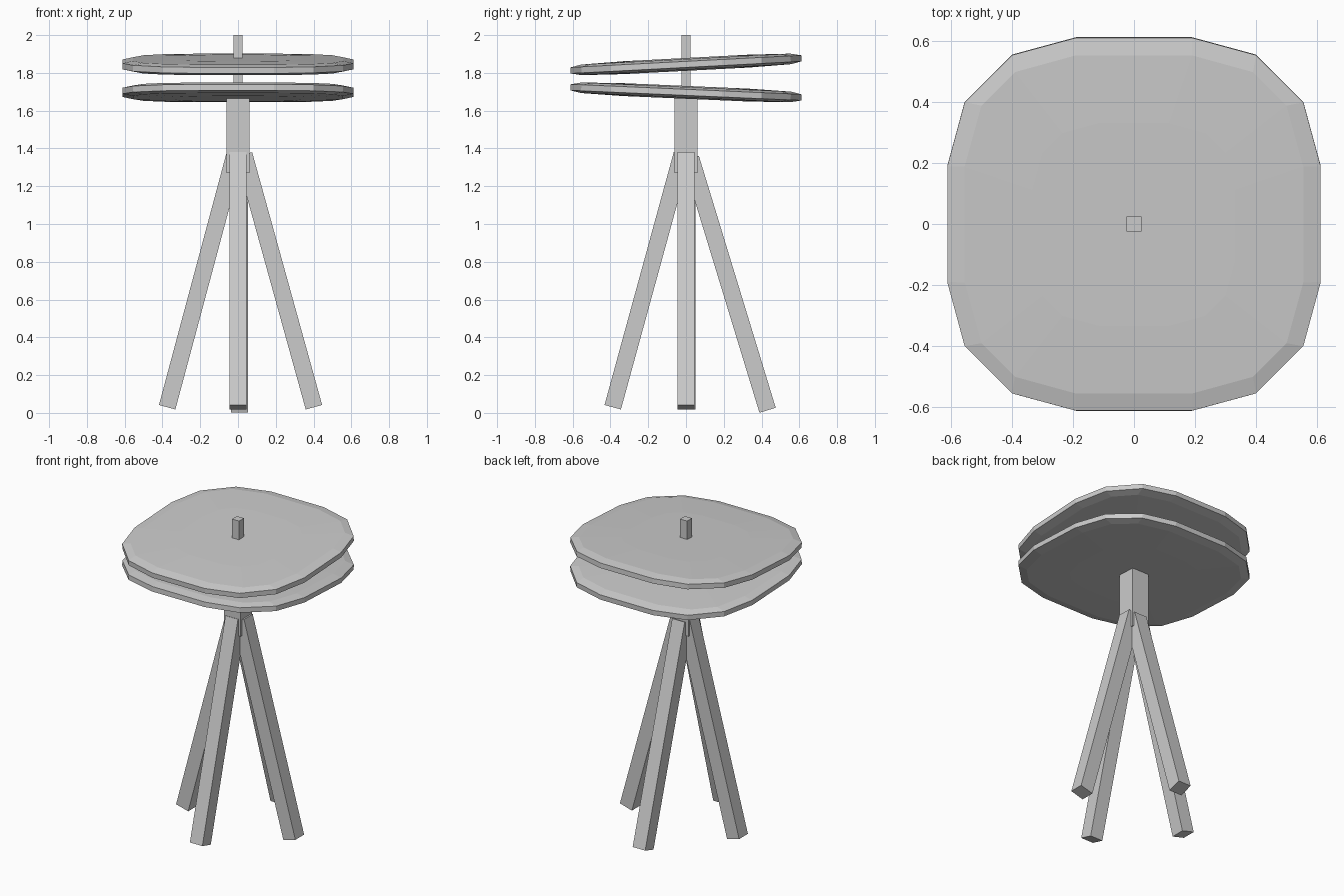
import bpy, bmesh, math
from mathutils import Vector

if "Cube" in bpy.data.objects:
    bpy.data.objects.remove(bpy.data.objects["Cube"])


def finish(name, bm):
    bmesh.ops.recalc_face_normals(bm, faces=bm.faces)
    mesh = bpy.data.meshes.new(name)
    bm.to_mesh(mesh)
    bm.free()
    obj = bpy.data.objects.new(name, mesh)
    bpy.context.collection.objects.link(obj)
    return obj


def beam(name, start, end, width):
    """Square bar running between two points."""
    start, end = Vector(start), Vector(end)
    axis = end - start
    bm = bmesh.new()
    bmesh.ops.create_cube(bm, size=1)
    bmesh.ops.scale(bm, vec=(width, width, axis.length), verts=bm.verts)
    obj = finish(name, bm)
    obj.location = (start + end) / 2
    obj.rotation_euler = axis.to_track_quat('Z', 'Y').to_euler()
    return obj


def ring_points(a, b, c, d):
    """Sixteen-sided rounded square: two corner points mirrored and turned."""
    quarter = [(a, -b), (a, b), (c, d), (d, c)]
    pts = []
    for k in range(4):
        co, si = round(math.cos(k * math.pi / 2)), round(math.sin(k * math.pi / 2))
        pts += [(x * co - y * si, x * si + y * co) for x, y in quarter]
    return pts


def disc(name, z, tilt):
    """Rounded-square plate with thin rim, slightly domed on both faces."""
    rim = ring_points(0.612, 0.19, 0.555, 0.40)
    inner = ring_points(0.555, 0.19, 0.50, 0.39)
    centre = [(x * 0.6, y * 0.6) for x, y in inner]
    layers = [(centre, -0.034), (inner, -0.028), (rim, -0.016),
              (rim, 0.016), (inner, 0.028), (centre, 0.034)]
    bm = bmesh.new()
    loops = [[bm.verts.new((x, y, h)) for x, y in pts] for pts, h in layers]
    for lo, hi in zip(loops, loops[1:]):
        for i in range(16):
            j = (i + 1) % 16
            bm.faces.new((lo[i], lo[j], hi[j], hi[i]))
    bm.faces.new(loops[0][::-1])
    bm.faces.new(loops[-1])
    obj = finish(name, bm)
    obj.location.z = z
    obj.rotation_euler.x = math.radians(tilt)
    return obj


# Pair of plates tilted in opposite directions
disc("upper_plate", 1.845, 3.0)
disc("lower_plate", 1.697, -2.5)

# Central rod and the thicker post below the plates
beam("rod", (0, 0, 1.60), (0, 0, 2.0), 0.05)
beam("post", (0, 0, 1.27), (0, 0, 1.69), 0.12)

# Four splayed legs
beam("left_leg", (-0.375, 0.005, 0.03), (-0.0165, 0.005, 1.368), 0.09)
beam("right_leg", (0.402, 0, 0.03), (0.0315, 0, 1.368), 0.09)
beam("front_leg", (0, -0.388, 0.03), (0, -0.0215, 1.368), 0.09)
beam("back_leg", (0.007, 0.432, 0.014), (0.007, 0.025, 1.348), 0.09)
